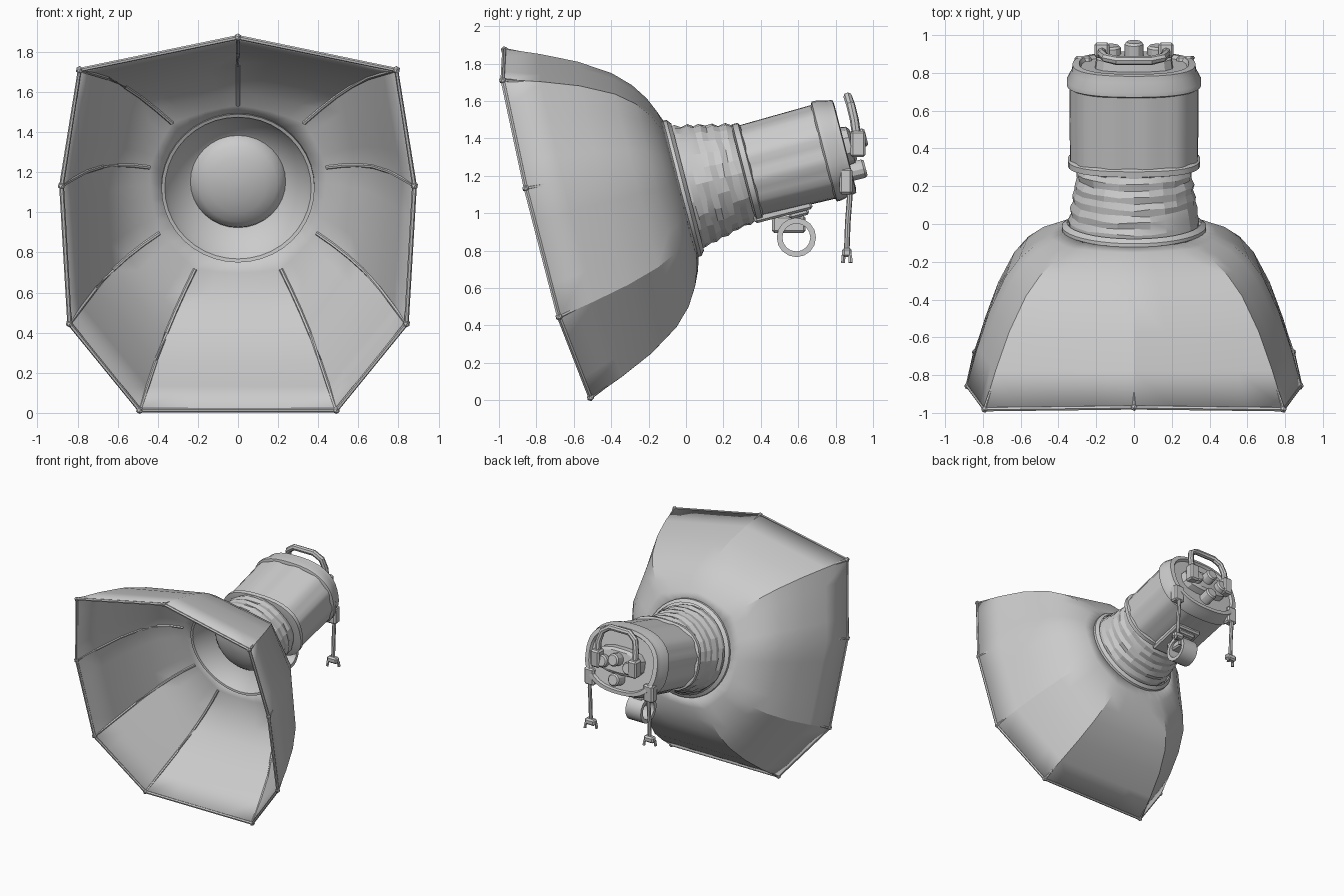
import bpy, bmesh, math, random
from mathutils import Matrix, Vector

if "Cube" in bpy.data.objects:
    bpy.data.objects.remove(bpy.data.objects["Cube"])

random.seed(4)
TILT = math.radians(14.5)
# Lamp frame: local y runs back along the lamp axis, local z is across it
LAMP = Matrix.Translation((0, -0.03, 1.13)) @ Matrix.Rotation(TILT, 4, 'X')
IDENT = Matrix.Identity(4)

grey = bpy.data.materials.new("plain_grey")
grey.diffuse_color = (0.6, 0.6, 0.6, 1)
grey.use_nodes = True
grey.node_tree.nodes["Principled BSDF"].inputs["Base Color"].default_value = grey.diffuse_color


def finish(name, bm, frame, angle=30):
    bmesh.ops.recalc_face_normals(bm, faces=bm.faces)
    me = bpy.data.meshes.new(name)
    bm.to_mesh(me)
    bm.free()
    me.transform(frame)
    me.materials.append(grey)
    ob = bpy.data.objects.new(name, me)
    bpy.context.collection.objects.link(ob)
    bpy.ops.object.select_all(action='DESELECT')
    ob.select_set(True)
    bpy.context.view_layer.objects.active = ob
    bpy.ops.object.shade_smooth_by_angle(angle=math.radians(angle))
    return ob


def loft(name, profile, n=32, centre=(0, 0), flute=0.0, wrinkle=0.0, caps=True, power=2.0, angle=30):
    """Rings (y, half width, half height) joined along the lamp axis."""
    bm = bmesh.new()
    rings = []
    for y, rx, rz in profile:
        ring = []
        for i in range(n):
            a = 2 * math.pi * i / n
            c, s = math.cos(a), math.sin(a)
            k = (abs(c) ** power + abs(s) ** power) ** (-1 / power)
            k *= 1 - (flute if i % 4 < 2 else 0) + random.uniform(-wrinkle, wrinkle)
            ring.append(bm.verts.new((centre[0] + rx * c * k,
                                      y + random.uniform(-wrinkle, wrinkle) * 0.4,
                                      centre[1] + rz * s * k)))
        rings.append(ring)
    for a, b in zip(rings, rings[1:]):
        for i in range(n):
            j = (i + 1) % n
            bm.faces.new((a[i], a[j], b[j], b[i]))
    if caps:
        bm.faces.new(rings[0])
        bm.faces.new(rings[-1])
    return finish(name, bm, LAMP, angle)


def tube(name, points, radius, frame=IDENT, cyclic=False, n=8):
    """Round bar swept through points."""
    pts = [Vector(p) for p in points]
    bm = bmesh.new()
    rings = []
    for i, p in enumerate(pts):
        nxt = pts[(i + 1) % len(pts)] if cyclic or i + 1 < len(pts) else p
        prv = pts[i - 1] if cyclic or i else p
        d = (nxt - prv).normalized()
        ref = Vector((0, 1, 0)) if abs(d.y) < 0.85 else Vector((1, 0, 0))
        u = d.cross(ref).normalized()
        v = d.cross(u)
        rings.append([bm.verts.new(p + radius * (u * math.cos(2 * math.pi * k / n)
                                                 + v * math.sin(2 * math.pi * k / n)))
                      for k in range(n)])
    pairs = list(zip(rings, rings[1:])) + ([(rings[-1], rings[0])] if cyclic else [])
    for a, b in pairs:
        for k in range(n):
            m = (k + 1) % n
            bm.faces.new((a[k], a[m], b[m], b[k]))
    if not cyclic:
        bm.faces.new(rings[0])
        bm.faces.new(rings[-1])
    return finish(name, bm, frame)


def box(name, centre, size, frame=IDENT, bevel=0.012):
    bm = bmesh.new()
    bmesh.ops.create_cube(bm, size=1)
    bmesh.ops.scale(bm, vec=size, verts=bm.verts)
    bmesh.ops.bevel(bm, geom=bm.edges[:], offset=bevel, segments=1, affect='EDGES')
    bmesh.ops.translate(bm, vec=centre, verts=bm.verts)
    return finish(name, bm, frame)


# Fabric softbox: nine ribs (x, y, z, curve), taut panels between them
right = [(0.79, -0.775, 0.80, 1.05), (0.88, -0.80, 0.21, 0.95),
         (0.84, -0.80, -0.50, 1.0), (0.49, -0.745, -0.96, 1.0)]
tips = [(0, -0.725, 0.955, 1.2)] + right + [(-x, y, z, c) for x, y, z, c in reversed(right)]
SHAPE = [(0, 0), (0.03, 0.15), (0.08, 0.31), (0.16, 0.46), (0.28, 0.60),
         (0.5, 0.76), (0.75, 0.89), (1, 1)]
R0 = 0.365


def rib_point(tip, s, f):
    t = Vector((tip[0], 0, tip[2]))
    p = t.normalized() * (R0 + (t.length - R0) * f ** tip[3])
    return Vector((p.x, tip[1] * s, p.z))


ACROSS = 4
bm = bmesh.new()
rows = []
for s, f in SHAPE:
    row = []
    for i, tip in enumerate(tips):
        a, b = rib_point(tip, s, f), rib_point(tips[(i + 1) % 9], s, f)
        for k in range(ACROSS):
            w = k / ACROSS
            p = a.lerp(b, w)
            # round at the ring, flat between ribs further out
            flat = Vector((p.x, 0, p.z))
            r = a.xz.length * (1 - w) + b.xz.length * w
            p += flat.normalized() * (r - flat.length) * max(0, 1 - f * 4)
            row.append(bm.verts.new(p))
    rows.append(row)
for a, b in zip(rows, rows[1:]):
    for i in range(len(a)):
        j = (i + 1) % len(a)
        bm.faces.new((a[i], a[j], b[j], b[i]))
shell = finish("softbox_fabric", bm, LAMP, 20)
mod = shell.modifiers.new("thickness", 'SOLIDIFY')
mod.thickness = 0.012
mod.offset = 0

# Softbox hem, tip caps and the rods inside
tube("softbox_hem", [t[:3] for t in tips], 0.012, LAMP, cyclic=True, n=6)
for i, tip in enumerate(tips):
    bm = bmesh.new()
    bmesh.ops.create_icosphere(bm, subdivisions=1, radius=0.02,
                               matrix=Matrix.Translation(tip[:3]))
    finish(f"tip_cap_{i}", bm, LAMP)
    rod = [rib_point(tip, s + 0.01, f * 0.99) for s, f in SHAPE[1:-1]] + [Vector(tip[:3])]
    tube(f"rod_{i}", rod, 0.010, LAMP, n=6)

# Mounting ring, reflector funnel and shallow dome in front
loft("mounting_ring", [(-0.035, 0.365, 0.365), (-0.04, 0.382, 0.382), (0.02, 0.382, 0.375),
                       (0.04, 0.355, 0.35)], 40, caps=False)
loft("reflector_funnel", [(-0.035, 0.367, 0.367), (0.0, 0.345, 0.345), (0.09, 0.25, 0.25),
                          (0.10, 0.22, 0.22)], 40, caps=False)
loft("lamp_dome", [(0.10 - 0.10 * math.sin(a), 0.24 * math.cos(a), 0.24 * math.cos(a))
                   for a in [math.radians(d) for d in (0, 18, 36, 54, 72, 86)]], 32)

# Crinkled fabric neck
neck = []
for i in range(12):
    t = i / 11
    w = 0.004 if i % 2 else -0.004
    neck.append((0.02 + 0.36 * t, 0.35 - 0.06 * t + w, 0.34 - 0.08 * t + w))
loft("neck_sleeve", neck, 24, wrinkle=0.014, caps=False, angle=15)

# Lamp housing with flanges and rear cap
loft("housing", [(0.37, 0.34, 0.25), (0.83, 0.343, 0.26)], 48, flute=0.025, power=2.6)
loft("front_flange", [(0.345, 0.30, 0.235), (0.355, 0.350, 0.265), (0.385, 0.350, 0.265),
                      (0.395, 0.33, 0.245)], 40, power=2.6)
loft("rear_cap", [(0.785, 0.34, 0.255), (0.795, 0.356, 0.275), (0.82, 0.356, 0.275),
                  (0.87, 0.33, 0.262), (0.905, 0.325, 0.257), (0.91, 0.29, 0.23),
                  (0.89, 0.28, 0.22)], 40, power=2.5)

# Rear controls
loft("control_panel", [(0.87, 0.21, 0.11), (0.94, 0.20, 0.10), (0.955, 0.17, 0.08)], 16, power=3)
for i, (x, z, r, d) in enumerate([(-0.12, -0.02, 0.05, 0.99), (0.12, -0.02, 0.05, 0.99),
                                  (0, 0.02, 0.05, 1.02), (0, -0.14, 0.05, 0.975)]):
    loft(f"knob_{i}", [(0.87, r, r), (d, r, r), (d + 0.012, r * 0.8, r * 0.8)], 12, (x, z))

# Carrying handle on the back
arch = [(0.17, 0.92, 1.36), (0.17, 0.90, 1.50), (0.15, 0.88, 1.58), (0.09, 0.865, 1.622)]
tube("carry_handle", arch + [(-x, y, z) for x, y, z in reversed(arch)], 0.024)
for side in (-1, 1):
    box(f"handle_mount_{side}", (side * 0.17, 0.92, 1.37), (0.08, 0.08, 0.14))

# Two hanging legs with flared, forked feet
for side in (-1, 1):
    x = side * 0.27
    box(f"leg_lug_{side}", (x, 0.855, 1.17), (0.09, 0.07, 0.14))
    tube(f"leg_{side}", [(x, 0.87, 1.18), (x, 0.875, 1.08), (x, 0.865, 0.95), (x, 0.86, 0.81)], 0.015)
    box(f"foot_{side}", (x, 0.86, 0.79), (0.09, 0.05, 0.05), bevel=0.012)
    for e in (-1, 1):
        tube(f"toe_{side}_{e}", [(x + e * 0.025, 0.86, 0.80), (x + e * 0.035, 0.86 + e * 0.018, 0.77),
                                 (x + e * 0.04, 0.86 + e * 0.02, 0.735)], 0.012, n=6)

# Stand bracket below the housing
box("bracket_plate", (0, 0.50, -0.255), (0.24, 0.32, 0.05), LAMP)
box("bracket_block", (0, 0.58, -0.27), (0.16, 0.11, 0.07), LAMP)
bm = bmesh.new()
N = 16
loops = []
for x, r in ((-0.07, 0.105), (0.07, 0.105), (0.07, 0.075), (-0.07, 0.075)):
    loops.append([bm.verts.new((x, 0.59 + r * math.cos(2 * math.pi * i / N),
                                0.87 + r * math.sin(2 * math.pi * i / N))) for i in range(N)])
for a, b in zip(loops, loops[1:] + loops[:1]):
    for i in range(N):
        j = (i + 1) % N
        bm.faces.new((a[i], a[j], b[j], b[i]))
finish("stand_clamp", bm, IDENT)
box("clamp_arm", (0, 0.55, 0.94), (0.10, 0.18, 0.09))
